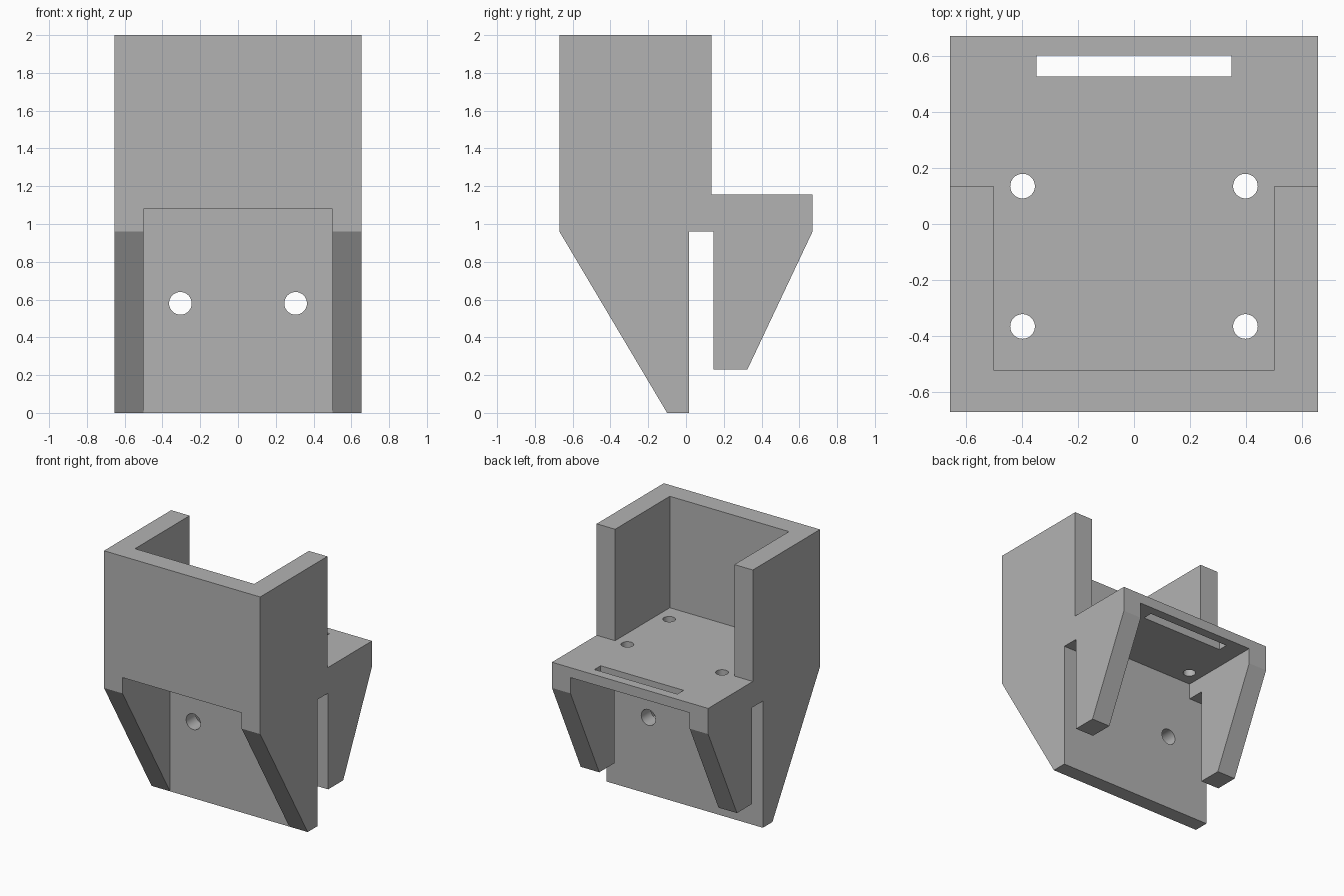
import bpy, bmesh, math
from mathutils import Vector

cube = bpy.data.objects.get("Cube")
if cube:
    bpy.data.objects.remove(cube, do_unlink=True)

grey = bpy.data.materials.new("mid_grey")
grey.use_nodes = True
GREY = (0.45, 0.45, 0.45, 1)
grey.diffuse_color = GREY
grey.node_tree.nodes["Principled BSDF"].inputs["Base Color"].default_value = GREY


def finish(name, bm):
    bmesh.ops.recalc_face_normals(bm, faces=bm.faces)
    mesh = bpy.data.meshes.new(name)
    bm.to_mesh(mesh)
    bm.free()
    mesh.materials.append(grey)
    obj = bpy.data.objects.new(name, mesh)
    bpy.context.collection.objects.link(obj)
    return obj


def extrude_profile(name, points, half_width):
    """Side outline (y, z) extruded symmetrically along x."""
    bm = bmesh.new()
    face = bm.faces.new([bm.verts.new((-half_width, y, z)) for y, z in points])
    new = bmesh.ops.extrude_face_region(bm, geom=[face])["geom"]
    verts = [v for v in new if isinstance(v, bmesh.types.BMVert)]
    bmesh.ops.translate(bm, verts=verts, vec=(2 * half_width, 0, 0))
    return finish(name, bm)


def box(name, low, high):
    low, high = Vector(low), Vector(high)
    bm = bmesh.new()
    bmesh.ops.create_cube(bm, size=1)
    for v in bm.verts:
        v.co = (low + high) / 2 + v.co * (high - low)
    return finish(name, bm)


def drill(name, location, radius, depth, along_y=False):
    bm = bmesh.new()
    bmesh.ops.create_cone(bm, cap_ends=True, segments=32, radius1=radius,
                          radius2=radius, depth=depth)
    obj = finish(name, bm)
    obj.location = location
    if along_y:
        obj.rotation_euler.x = math.pi / 2
    return obj


# Bracket body from its side outline
SIDE = 0.655
INNER = 0.5
FLOOR_TOP, FLOOR_BOTTOM = 1.155, 1.08
PLATE_FRONT, PLATE_BACK = -0.1, 0.015
body = extrude_profile("bracket_body", [
    (-0.67, 2), (0.135, 2), (0.135, FLOOR_TOP), (0.67, FLOOR_TOP),
    (0.67, 0.96), (0.325, 0.23), (0.145, 0.23), (0.145, 0.96),
    (PLATE_BACK, 0.96), (PLATE_BACK, 0), (PLATE_FRONT, 0), (-0.67, 0.96)], SIDE)

# Pockets: above the floor, and in front of and behind the hanging plate
cutters = [
    box("upper_pocket_cutter", (-INNER, -0.52, FLOOR_TOP), (INNER, 1, 2.5)),
    box("front_pocket_cutter", (-INNER, -1, -0.5), (INNER, PLATE_FRONT, FLOOR_BOTTOM)),
    box("rear_pocket_cutter", (-INNER, PLATE_BACK, -0.5), (INNER, 1, FLOOR_BOTTOM)),
    box("strap_slot_cutter", (-0.348, 0.525, 1), (0.348, 0.6, 1.3)),
]

# Screw holes through the floor and the plate
for x in (-1, 1):
    for y in (-0.365, 0.135):
        cutters.append(drill("floor_hole_cutter", (0.397 * x, y, 1.12), 0.044, 0.3))
    cutters.append(drill("plate_hole_cutter", (0.305 * x, -0.04, 0.58), 0.06, 0.3, True))

for cutter in cutters:
    cutter.hide_render = True
    cutter.hide_viewport = False
    mod = body.modifiers.new(cutter.name, 'BOOLEAN')
    mod.operation = 'DIFFERENCE'
    mod.solver = 'EXACT'
    mod.object = cutter

# Bake the cuts and discard the cutters
bpy.context.view_layer.update()
graph = bpy.context.evaluated_depsgraph_get()
cut_mesh = bpy.data.meshes.new_from_object(body.evaluated_get(graph))
body.modifiers.clear()
body.data = cut_mesh
for cutter in cutters:
    bpy.data.objects.remove(cutter, do_unlink=True)
cut_mesh.materials.clear()
cut_mesh.materials.append(grey)
for poly in cut_mesh.polygons:
    poly.material_index = 0

# Smooth hole walls, crisp edges elsewhere
bpy.ops.object.select_all(action='DESELECT')
body.select_set(True)
bpy.context.view_layer.objects.active = body
bpy.ops.object.shade_smooth_by_angle(angle=math.radians(25))
